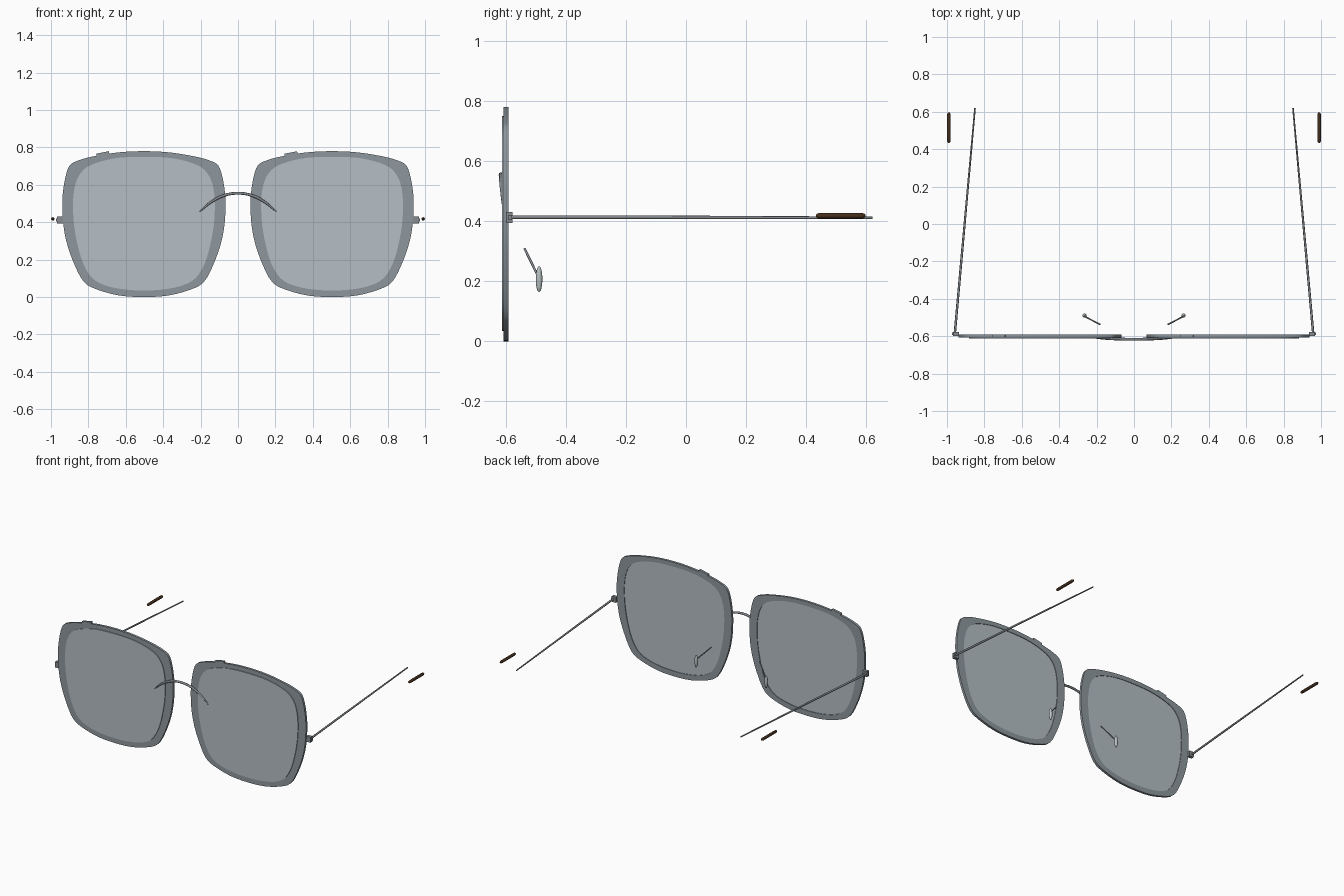
import bpy, bmesh, math
from mathutils import Vector

if "Cube" in bpy.data.objects:
    bpy.data.objects.remove(bpy.data.objects["Cube"])


def material(name, rgb):
    m = bpy.data.materials.new(name)
    m.use_nodes = True
    m.diffuse_color = (*rgb, 1)
    m.node_tree.nodes["Principled BSDF"].inputs["Base Color"].default_value = (*rgb, 1)
    return m


RIM = material("grey rim", (0.27, 0.31, 0.34))
LENS = material("pale blue grey lens", (0.46, 0.52, 0.56))
METAL = material("grey metal", (0.24, 0.26, 0.28))
PAD = material("light pad", (0.48, 0.53, 0.54))
TIP = material("dark brown", (0.06, 0.028, 0.012))


def finish(name, bm, mat):
    bmesh.ops.recalc_face_normals(bm, faces=bm.faces)
    me = bpy.data.meshes.new(name)
    bm.to_mesh(me)
    bm.free()
    me.materials.append(mat)
    me.shade_smooth()
    me.set_sharp_from_angle(angle=math.radians(35))
    ob = bpy.data.objects.new(name, me)
    bpy.context.scene.collection.objects.link(ob)
    return ob


def outline(half, steps=3):
    """Mirror a half outline and round it with a Catmull-Rom pass."""
    pts = [Vector(p) for p in half] + [Vector((-u, v)) for u, v in half[-2:0:-1]]
    n, out = len(pts), []
    for i in range(n):
        a, b, c, d = (pts[(i + k) % n] for k in (-1, 0, 1, 2))
        for j in range(steps):
            t = j / steps
            out.append(0.5 * (2 * b + (c - a) * t + (2 * a - 5 * b + 4 * c - d) * t * t
                              + (3 * b - a - 3 * c + d) * t ** 3))
    return out


def loop(bm, pts, cx, y):
    return [bm.verts.new((cx + p.x, y, p.y)) for p in pts]


def bridge_loops(bm, a, b):
    for i in range(len(a)):
        j = (i + 1) % len(a)
        bm.faces.new((a[i], a[j], b[j], b[i]))


def box(name, centre, size, mat, tilt=0.0):
    bm = bmesh.new()
    bmesh.ops.create_cube(bm, size=1)
    bmesh.ops.scale(bm, vec=size, verts=bm.verts)
    ob = finish(name, bm, mat)
    ob.location = centre
    ob.rotation_euler.y = tilt


def ellipsoid(name, centre, size, mat):
    bm = bmesh.new()
    bmesh.ops.create_uvsphere(bm, u_segments=20, v_segments=12, radius=1)
    bmesh.ops.scale(bm, vec=size, verts=bm.verts)
    finish(name, bm, mat).location = centre


def tube(name, pts, radius, mat, radii=None):
    cu = bpy.data.curves.new(name, "CURVE")
    cu.dimensions = "3D"
    cu.bevel_depth = radius
    cu.bevel_resolution = 2
    cu.use_fill_caps = True
    sp = cu.splines.new("POLY")
    sp.points.add(len(pts) - 1)
    for i, p in enumerate(pts):
        sp.points[i].co = (*p, 1)
        sp.points[i].radius = radii[i] if radii else 1
    sp.use_smooth = True
    cu.materials.append(mat)
    bpy.context.scene.collection.objects.link(bpy.data.objects.new(name, cu))


# Half outlines of the rim and its opening, with matching point counts
outer = outline([(0, .78), (.14, .773), (.27, .752), (.345, .732), (.396, .705), (.42, .64),
                 (.434, .55), (.436, .47), (.43, .38), (.41, .28), (.37, .17), (.32, .08),
                 (.25, .04), (.13, .008), (0, 0)])
inner = outline([(0, .75), (.13, .745), (.23, .725), (.305, .695), (.347, .65), (.367, .6),
                 (.377, .54), (.379, .47), (.373, .38), (.355, .28), (.325, .18), (.275, .10),
                 (.2, .06), (.1, .04), (0, .035)])

for side, s in (("left", 1), ("right", -1)):
    cx = s * 0.503

    # Rim: flat ring with an open centre
    bm = bmesh.new()
    rings = [loop(bm, pts, cx, y) for pts, y in
             ((outer, -.607), (outer, -.591), (inner, -.591), (inner, -.607))]
    for k in range(4):
        bridge_loops(bm, rings[k], rings[(k + 1) % 4])
    finish(side + "_rim", bm, RIM)

    # Lens: thin slab standing just proud of the rim
    bm = bmesh.new()
    front, back = loop(bm, inner, cx, -.612), loop(bm, inner, cx, -.595)
    bridge_loops(bm, front, back)
    bm.faces.new(front)
    bm.faces.new(back)
    finish(side + "_lens", bm, LENS)

    # Small joint in the top of the rim
    box(side + "_rim_joint", (cx - .22, -.599, .766), (.07, .016, .014), RIM, -.2)

    # Hinge and temple arm
    box(side + "_hinge", (s * .951, -.588, .412), (.032, .022, .038), METAL)
    box(side + "_hinge_pin", (s * .966, -.586, .412), (.014, .014, .016), METAL)
    tube(side + "_temple", [(s * .958, -.585, .413), (s * .92, -.16, .413),
                            (s * .85, .62, .411)], .0065, METAL, [1, .95, .65])

    # Temple tip sleeve with rounded ends
    tube(side + "_temple_tip", [(s * .99, y, .418) for y in (.433, .438, .447, .583, .592, .597)],
         .0095, TIP, [.4, .8, 1, 1, .8, .4])

    # Nose pad and its wire
    tube(side + "_pad_arm", [(s * .182, -.537, .308), (s * .262, -.495, .222)], .004, METAL)
    ellipsoid(side + "_nose_pad", (s * .265, -.489, .207), (.011, .011, .043), PAD)

# Arched bridge, tapering where it meets the lenses
arc = [i / 12 for i in range(-12, 13)]
tube("bridge", [(.205 * t, -.616 + .006 * t * t, .555 - .1 * abs(t) ** 2.1) for t in arc],
     .0075, METAL, [1 - .6 * t ** 4 for t in arc])
